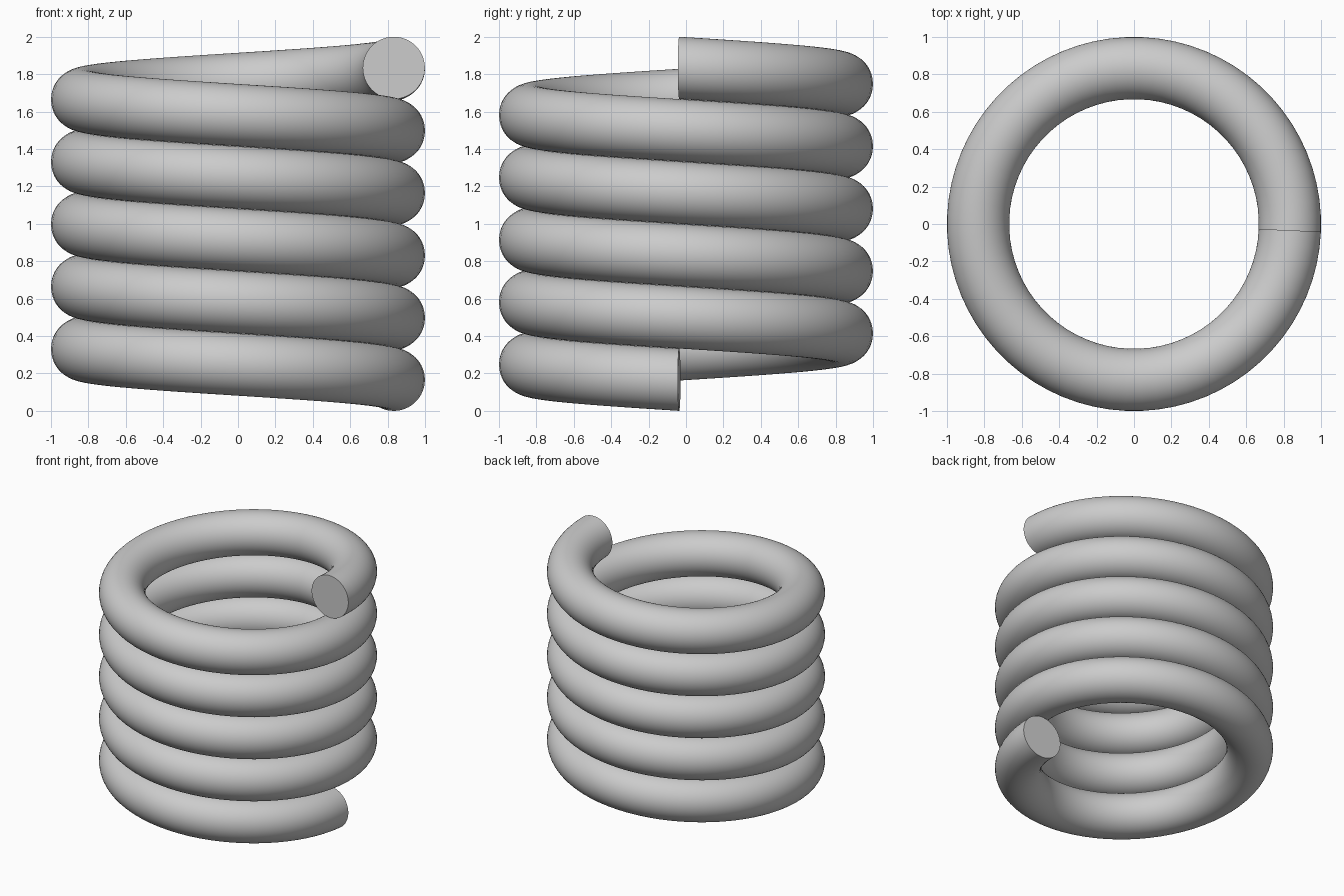
import bpy, bmesh
from math import sin, cos, pi, radians

if "Cube" in bpy.data.objects:
    bpy.data.objects.remove(bpy.data.objects["Cube"])

TURNS, STEPS, SIDES = 5, 72, 64
WIRE = 0.1663                      # wire radius
COIL = 1.0 - WIRE                  # radius of the centre line
PITCH = (2.0 - 2 * WIRE) / TURNS   # rise per turn
START = radians(-2.5)

bm = bmesh.new()

# Upright circular sections swept clockwise up the helix
rings = []
for i in range(TURNS * STEPS + 1):
    a = START - 2 * pi * i / STEPS
    z = WIRE + PITCH * i / STEPS
    ring = []
    for j in range(SIDES):
        t = 2 * pi * j / SIDES
        r = COIL + WIRE * cos(t)
        ring.append(bm.verts.new((r * cos(a), r * sin(a), z + WIRE * sin(t))))
    rings.append(ring)

# Wire skin
for p, q in zip(rings, rings[1:]):
    for j in range(SIDES):
        k = (j + 1) % SIDES
        bm.faces.new((p[j], p[k], q[k], q[j]))

# Flat cut ends
bm.faces.new(rings[0])
bm.faces.new(rings[-1])
bmesh.ops.recalc_face_normals(bm, faces=bm.faces)

mesh = bpy.data.meshes.new("coil_spring")
bm.to_mesh(mesh)
bm.free()
spring = bpy.data.objects.new("coil_spring", mesh)
bpy.context.collection.objects.link(spring)

# Smooth wire, crisp ends
bpy.context.view_layer.objects.active = spring
spring.select_set(True)
bpy.ops.object.shade_smooth_by_angle(angle=radians(40))
